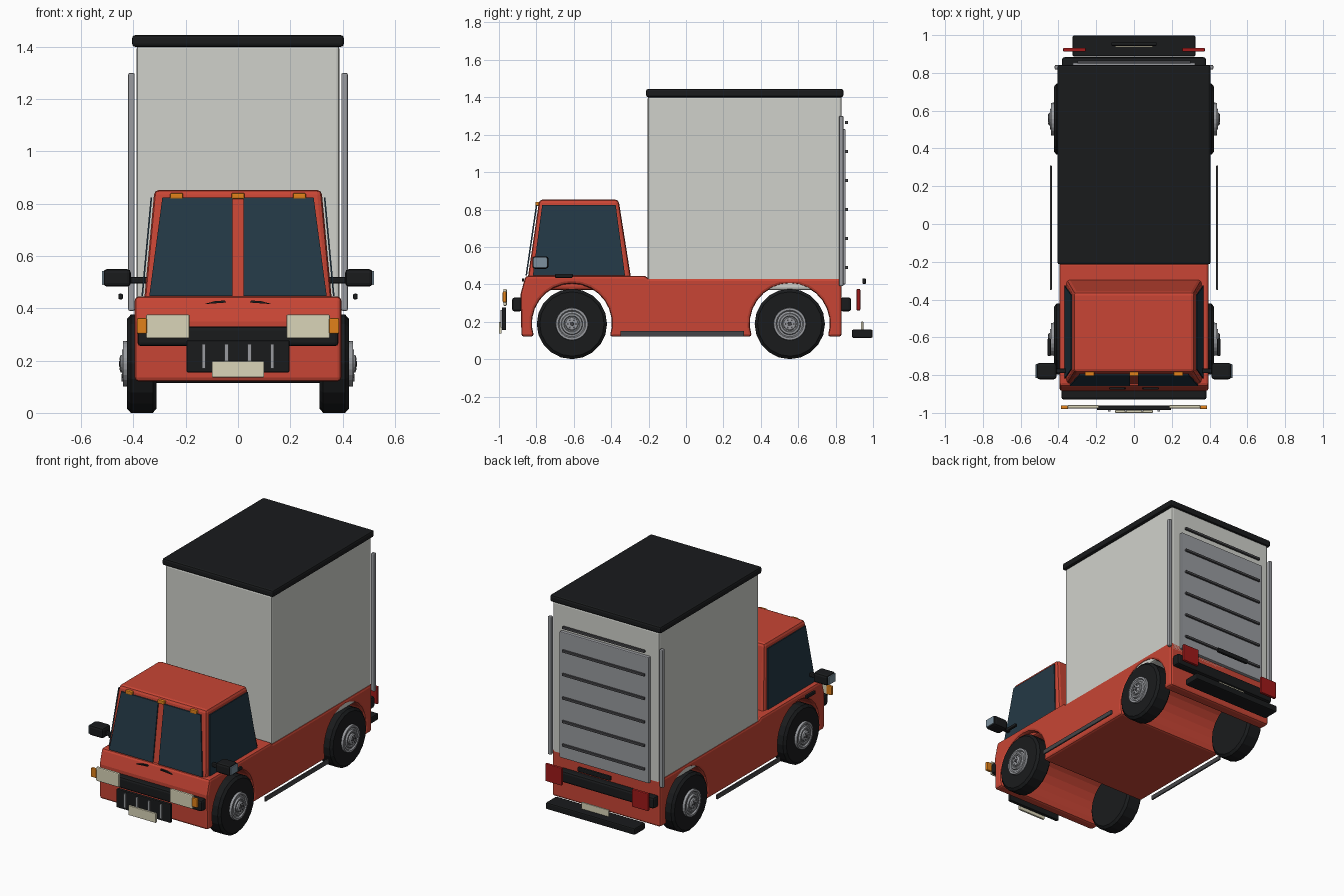
import bpy, bmesh
from math import sin, cos, pi, radians
from mathutils import Vector

if "Cube" in bpy.data.objects:
    bpy.data.objects.remove(bpy.data.objects["Cube"])


def material(name, r, g, b):
    m = bpy.data.materials.new(name)
    m.diffuse_color = (r, g, b, 1)
    m.use_nodes = True
    m.node_tree.nodes["Principled BSDF"].inputs["Base Color"].default_value = m.diffuse_color
    return m


RED = material("red_paint", 0.58, 0.06, 0.035)
WHITE = material("cargo_white", 0.63, 0.64, 0.60)
BLACK = material("black_trim", 0.010, 0.011, 0.012)
GLASS = material("dark_glass", 0.017, 0.04, 0.06)
CREAM = material("cream", 0.70, 0.66, 0.48)
AMBER = material("amber", 0.75, 0.22, 0.01)
TAIL = material("tail_red", 0.35, 0.01, 0.01)
METAL = material("metal", 0.32, 0.33, 0.35)
MIRROR = material("mirror_glass", 0.20, 0.28, 0.34)
SLAT = material("dark_grey", 0.06, 0.06, 0.065)


def finish(name, bm, mat, bevel=0.0, segments=2):
    bmesh.ops.recalc_face_normals(bm, faces=bm.faces[:])
    me = bpy.data.meshes.new(name)
    bm.to_mesh(me)
    bm.free()
    me.materials.append(mat)
    ob = bpy.data.objects.new(name, me)
    bpy.context.collection.objects.link(ob)
    if bevel:
        mod = ob.modifiers.new("bevel", 'BEVEL')
        mod.width = bevel
        mod.segments = segments
        mod.limit_method = 'ANGLE'
        mod.angle_limit = radians(35)
    return ob


def prism(name, pts, offset, mat, bevel=0.0):
    """Extrude a flat outline of 3D points along an offset."""
    bm = bmesh.new()
    off = Vector(offset)
    a = [bm.verts.new(p) for p in pts]
    b = [bm.verts.new(Vector(p) + off) for p in pts]
    bm.faces.new(a)
    bm.faces.new(b[::-1])
    n = len(a)
    for i in range(n):
        j = (i + 1) % n
        bm.faces.new((a[i], a[j], b[j], b[i]))
    return finish(name, bm, mat, bevel)


def box(name, x0, x1, y0, y1, z0, z1, mat, bevel=0.0):
    pts = [(x0, y0, z0), (x1, y0, z0), (x1, y1, z0), (x0, y1, z0)]
    return prism(name, pts, (0, 0, z1 - z0), mat, bevel)


def side_box(name, s, x0, x1, *rest):
    """Box placed on the side s (+1 right, -1 left)."""
    return box(name, min(s * x0, s * x1), max(s * x0, s * x1), *rest)


def lathe(name, profile, s, y, z, sides, mat):
    """Spin (x, radius) points about an axle along x."""
    bm = bmesh.new()
    rings = [[bm.verts.new((s * x, y + r * cos(2 * pi * k / sides), z + r * sin(2 * pi * k / sides)))
              for k in range(sides)] for x, r in profile]
    for a, b in zip(rings, rings[1:]):
        for k in range(sides):
            j = (k + 1) % sides
            bm.faces.new((a[k], a[j], b[j], b[k]))
    bm.faces.new(rings[0])
    bm.faces.new(rings[-1])
    return finish(name, bm, mat)


AXLES = {"front": -0.61, "rear": 0.555}
AXLE_Z = 0.188

# Lower body: side profile with both wheel arches, cut across the full width
outline = [(-0.88, 0.12)]
for y in AXLES.values():
    for i in range(17):
        t = radians(199 - 218 * i / 16)
        outline.append((y + 0.214 * cos(t), 0.19 + 0.214 * sin(t)))
outline += [(0.832, 0.12), (0.832, 0.432), (-0.2, 0.432), (-0.22, 0.445), (-0.858, 0.445), (-0.884, 0.35)]
prism("lower_body", [(-0.395, y, z) for y, z in outline], (0.79, 0, 0), RED, 0.015)

# Cab: tapered block
Z0, Z1 = 0.37, 0.853


def cab_at(z):
    """Half width, front y and rear y of the cab at height z."""
    t = (z - 0.44) / 0.41
    return 0.358 - 0.038 * t, -0.845 + 0.06 * t, -0.295 - 0.065 * t


bm = bmesh.new()
bmesh.ops.create_cube(bm, size=2)
for v in bm.verts:
    z = Z1 if v.co.z > 0 else Z0
    w, f, r = cab_at(z)
    v.co = (w * v.co.x, f if v.co.y < 0 else r, z)
finish("cab", bm, RED, 0.018)

# Windows, standing just off the tapered cab faces
zb, zt = 0.448, 0.823
wb, fb, rb = cab_at(zb)
wt, ft, rt = cab_at(zt)
for s in (-1, 1):
    g = 0.006
    prism("side_window", [(s * (wb + g), fb + 0.025, zb), (s * (wb + g), rb - 0.03, zb),
                          (s * (wt + g), rt - 0.02, zt), (s * (wt + g), ft + 0.02, zt)],
          (s * 0.006, 0, 0), GLASS)
    prism("windshield", [(s * 0.021, fb - g, zb), (s * (wb - 0.018), fb - g, zb),
                         (s * (wt - 0.033), ft - g, zt), (s * 0.021, ft - g, zt)],
          (0, -0.008, 0), GLASS)
    # Wiper
    prism("wiper", [(s * 0.13, -0.865, 0.416), (s * 0.045, -0.865, 0.422),
                    (s * 0.05, -0.865, 0.430), (s * 0.09, -0.865, 0.427)], (0, -0.012, 0), BLACK)

# Roof marker lights
for x in (-0.235, 0, 0.235):
    box("marker_light", x - 0.025, x + 0.025, -0.805, -0.782, 0.818, 0.841, AMBER, 0.005)

# Cargo box and roof
box("cargo_box", -0.388, 0.388, -0.205, 0.832, 0.37, 1.405, WHITE, 0.012)
box("cargo_roof", -0.405, 0.405, -0.214, 0.842, 1.40, 1.445, BLACK, 0.012)

# Rear roller door with slats
box("roller_door", -0.325, 0.325, 0.828, 0.854, 0.40, 1.23, METAL, 0.005)
for i in range(6):
    z = 0.49 + 0.155 * i
    box("door_slat", -0.30, 0.30, 0.850, 0.866, z - 0.008, z + 0.008, SLAT, 0.003)
box("door_handle_rear", -0.12, 0.12, 0.943, 0.962, 0.402, 0.432, BLACK, 0.006)

# Bumpers, rear step and plates
box("front_bumper", -0.385, 0.385, -0.93, -0.875, 0.255, 0.33, BLACK, 0.014)
box("rear_bumper", -0.382, 0.382, 0.825, 0.883, 0.255, 0.33, BLACK, 0.014)
box("rear_step", -0.325, 0.325, 0.887, 0.998, 0.114, 0.158, BLACK, 0.008)
box("rear_plate", -0.10, 0.10, 0.936, 0.948, 0.14, 0.20, CREAM, 0.003)

# Grille with bars and front plate
box("grille", -0.197, 0.197, -0.985, -0.962, 0.155, 0.277, BLACK, 0.005)
for x in (-0.131, -0.044, 0.044, 0.131):
    box("grille_bar", x - 0.007, x + 0.007, -0.992, -0.980, 0.17, 0.263, METAL)
box("front_plate", -0.10, 0.10, -1.0, -0.986, 0.136, 0.198, CREAM, 0.003)

for s in (-1, 1):
    # Lights
    side_box("headlight", s, 0.185, 0.352, -0.977, -0.958, 0.285, 0.376, CREAM, 0.006)
    side_box("turn_signal", s, 0.348, 0.387, -0.980, -0.960, 0.303, 0.362, AMBER, 0.005)
    side_box("tail_light", s, 0.255, 0.375, 0.912, 0.932, 0.26, 0.375, TAIL, 0.005)
    # Mirror with arm and glass
    side_box("mirror_arm", s, 0.345, 0.42, -0.79, -0.765, 0.495, 0.52, BLACK, 0.006)
    side_box("mirror", s, 0.41, 0.515, -0.822, -0.735, 0.483, 0.55, BLACK, 0.014)
    side_box("mirror_glass", s, 0.512, 0.521, -0.815, -0.742, 0.490, 0.543, MIRROR, 0.003)
    # Door handle, side rail and rear corner post
    side_box("door_handle", s, 0.44, 0.458, -0.70, -0.605, 0.434, 0.456, BLACK, 0.006)
    side_box("side_rail", s, 0.435, 0.446, -0.35, 0.31, 0.12, 0.15, SLAT, 0.003)
    side_box("corner_post", s, 0.395, 0.420, 0.818, 0.842, 0.39, 1.30, METAL, 0.006)

    # Wheels
    for which, y in AXLES.items():
        lathe(which + "_tyre", [(0.312, 0.172), (0.326, 0.188), (0.41, 0.188), (0.424, 0.172),
                                (0.424, 0.10)], s, y, AXLE_Z, 20, BLACK)
        lathe(which + "_rim", [(0.42, 0.088), (0.440, 0.086), (0.440, 0.074), (0.432, 0.068),
                               (0.434, 0.058), (0.444, 0.054), (0.444, 0.044), (0.438, 0.040)],
              s, y, AXLE_Z, 24, METAL)
        lathe(which + "_hub", [(0.43, 0.036), (0.448, 0.034), (0.452, 0.028)], s, y, AXLE_Z, 16, METAL)
        lathe(which + "_hub_cap", [(0.445, 0.013), (0.455, 0.011)], s, y, AXLE_Z, 8, SLAT)
        for k in range(6):
            t = k * pi / 3
            lathe(which + "_lug", [(0.445, 0.005), (0.454, 0.005)], s,
                  y + 0.022 * cos(t), AXLE_Z + 0.022 * sin(t), 6, SLAT)
